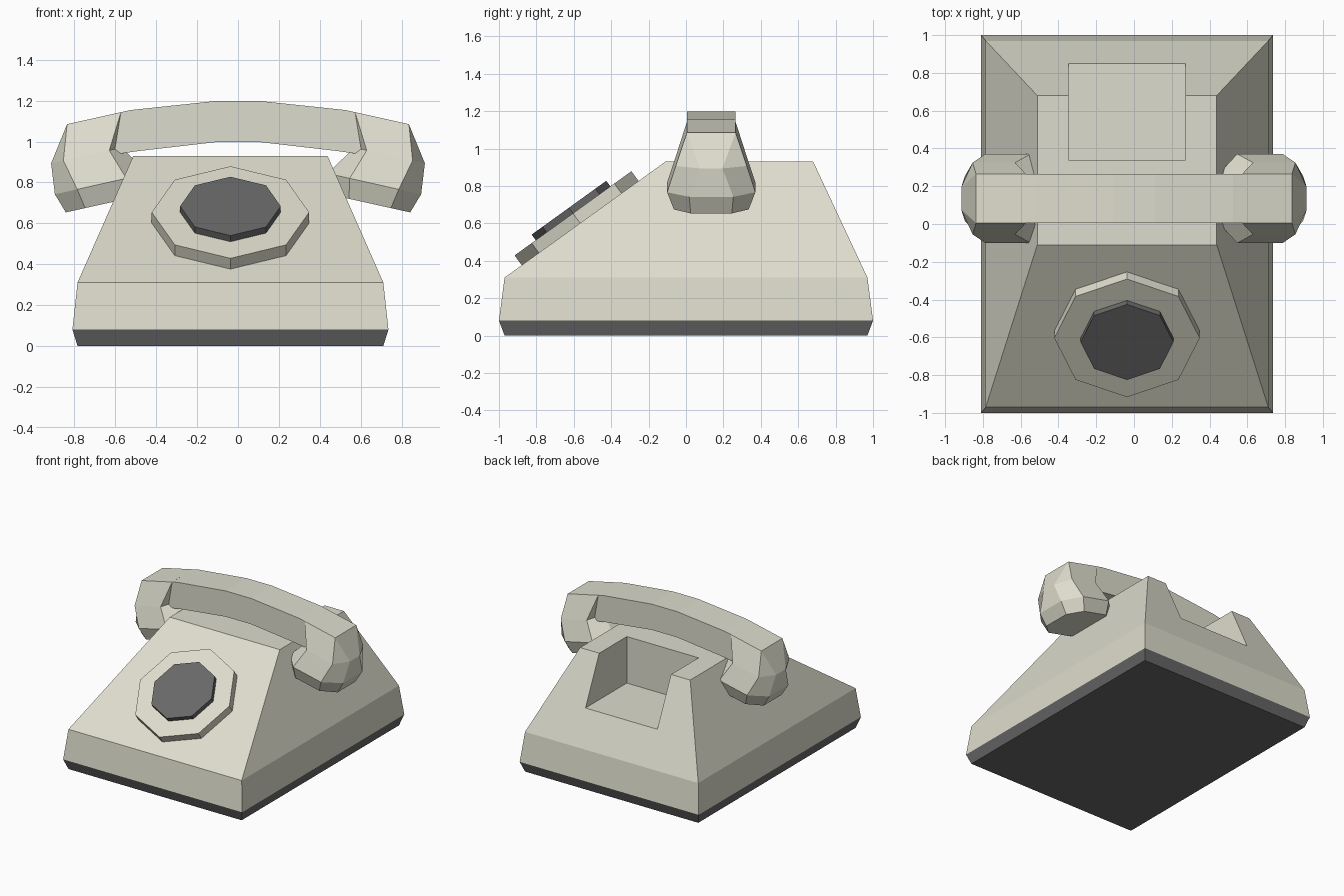
import bpy, bmesh, math
from mathutils import Vector

if "Cube" in bpy.data.objects:
    bpy.data.objects.remove(bpy.data.objects["Cube"])

CX = -0.037   # body centre line
HY = 0.135    # handset centre line in y


def material(name, rgb):
    m = bpy.data.materials.new(name)
    m.diffuse_color = (*rgb, 1)
    m.use_nodes = True
    m.node_tree.nodes["Principled BSDF"].inputs["Base Color"].default_value = m.diffuse_color
    return m


cream = material("cream", (0.73, 0.72, 0.61))
dark = material("dark grey", (0.14, 0.14, 0.14))


def finish(name, bm, mat):
    bmesh.ops.remove_doubles(bm, verts=bm.verts, dist=0.0005)
    bmesh.ops.recalc_face_normals(bm, faces=bm.faces)
    me = bpy.data.meshes.new(name)
    bm.to_mesh(me)
    bm.free()
    me.materials.append(mat)
    ob = bpy.data.objects.new(name, me)
    bpy.context.collection.objects.link(ob)
    return ob


def loft(name, rings, mat):
    """Skin a stack of rings with equal point counts and cap both ends."""
    bm = bmesh.new()
    loops = [[bm.verts.new(p) for p in ring] for ring in rings]
    n = len(loops[0])
    for a, b in zip(loops, loops[1:]):
        for i in range(n):
            j = (i + 1) % n
            bm.faces.new((a[i], a[j], b[j], b[i]))
    bm.faces.new(loops[0])
    bm.faces.new(loops[-1])
    return finish(name, bm, mat)


def rect(hx, y0, y1, z):
    return [(CX - hx, y0, z), (CX + hx, y0, z), (CX + hx, y1, z), (CX - hx, y1, z)]


# Base and sloped body
loft("base", [rect(0.748, -0.97, 0.97, 0), rect(0.773, -1, 1, 0.08)], dark)
body = loft("body", [rect(0.773, -1, 1, 0.08), rect(0.748, -0.97, 0.97, 0.31),
                     rect(0.475, -0.11, 0.68, 0.93)], cream)

# Carrying recess cut into the back
cutter = loft("recess_cutter", [rect(0.31, 0.34, 1.3, 0.567), rect(0.31, 0.34, 1.3, 1.3)], cream)
cutter.hide_render = True
mod = body.modifiers.new("recess", 'BOOLEAN')
mod.operation = 'DIFFERENCE'
mod.solver = 'EXACT'
mod.object = cutter
bpy.context.view_layer.objects.active = body
bpy.ops.object.modifier_apply(modifier=mod.name)
bpy.data.objects.remove(cutter)

# Eight-sided dial on the sloped front
tilt = math.atan2(0.62, 0.86)
normal = Vector((0, -math.sin(tilt), math.cos(tilt)))
foot = Vector((CX, -0.566, 0.601))
for name, r, lo, hi, mat in (("dial_plate", 0.385, -0.01, 0.065, cream),
                             ("dial_centre", 0.246, 0.06, 0.102, dark)):
    bpy.ops.mesh.primitive_cylinder_add(vertices=8, radius=r, depth=hi - lo,
                                        location=foot + normal * (lo + hi) / 2,
                                        rotation=(tilt, 0, 0))
    ob = bpy.context.object
    ob.name = name
    ob.data.materials.append(mat)

# Arched handle, from half a profile mirrored in x
top = [(0.11, 1.198), (0.525, 1.154), (0.836, 1.085)]
under = [(0.795, 0.909), (0.49, 0.953), (0.11, 0.997)]
half = top + under
profile = half + [(-x, z) for x, z in reversed(half)]
loft("handle", [[(x, y, z) for x, z in profile] for y in (HY - 0.13, HY + 0.13)], cream)

# Ear and mouth cups: tilted stacks of octagons
# ring: depth, outer u, inner u, half y, flat half in u, flat half in y
CUP = [(0.000, 0.000, 0.270, 0.130, 0.135, 0.130),
       (0.170, -0.118, 0.235, 0.190, 0.115, 0.060),
       (0.322, -0.133, 0.337, 0.236, 0.123, 0.118),
       (0.420, -0.100, 0.304, 0.200, 0.105, 0.110)]


def cup(name, side):
    rings = []
    for w, u0, u1, hy, fu, fy in CUP:
        c, hu = (u0 + u1) / 2, (u1 - u0) / 2
        pts = [(hu, fy), (fu, hy), (-fu, hy), (-hu, fy),
               (-hu, -fy), (-fu, -hy), (fu, -hy), (hu, -fy)]
        rings.append([(side * (0.836 - 0.976 * (c + u) - 0.217 * w), HY + y,
                       1.085 + 0.217 * (c + u) - 0.976 * w) for u, y in pts])
    loft(name, rings, cream)


cup("ear_cup", -1)
cup("mouth_cup", 1)
